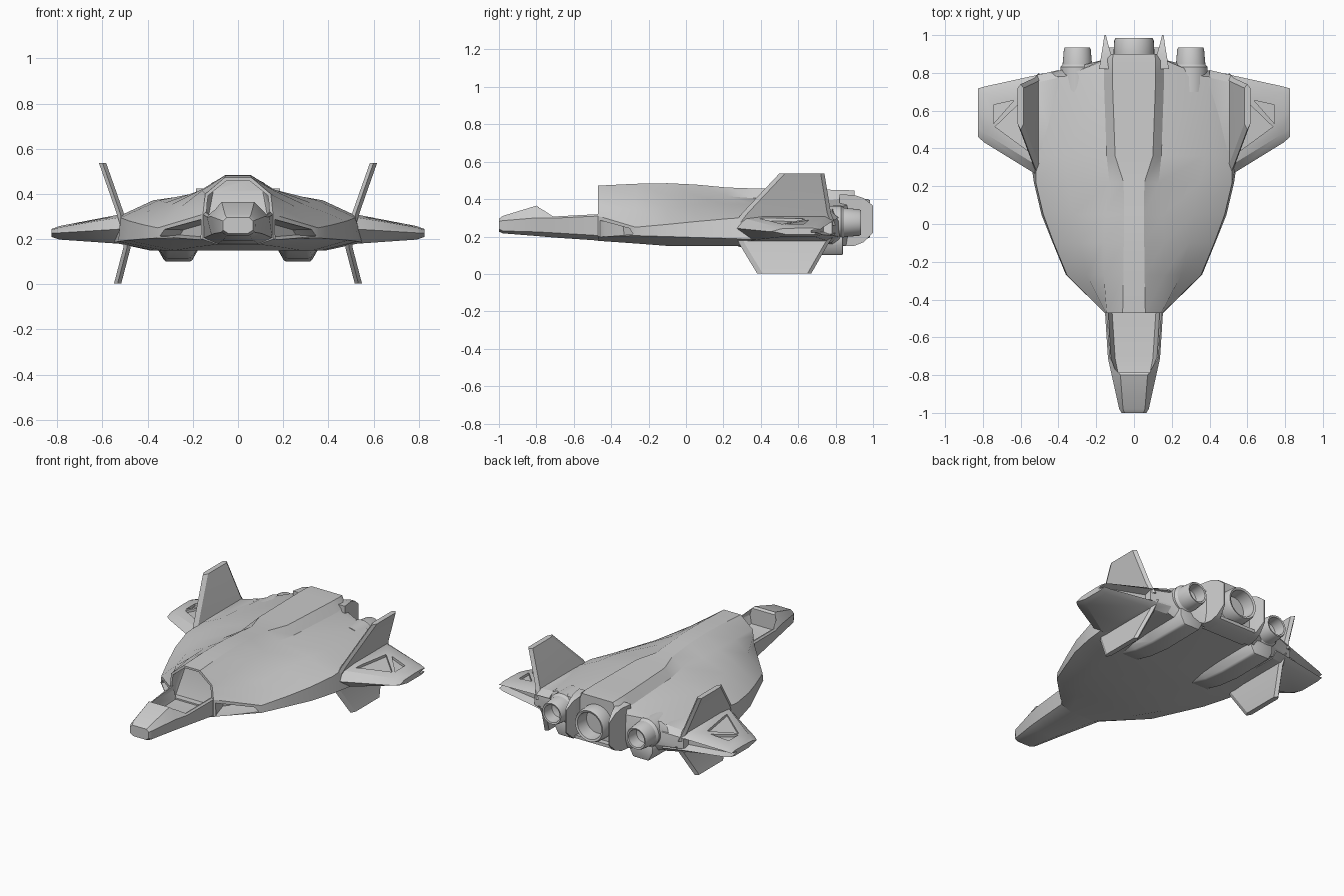
import bpy, bmesh, math
from mathutils import Vector

if "Cube" in bpy.data.objects:
    bpy.data.objects.remove(bpy.data.objects["Cube"])


def loft(name, rings, hidden=False):
    """Skin a list of equal-length point rings and cap both ends."""
    bm = bmesh.new()
    vs = [[bm.verts.new(p) for p in r] for r in rings]
    n = len(rings[0])
    for a, b in zip(vs, vs[1:]):
        for i in range(n):
            j = (i + 1) % n
            bm.faces.new((a[i], a[j], b[j], b[i]))
    bm.faces.new(vs[0])
    bm.faces.new(vs[-1])
    bmesh.ops.recalc_face_normals(bm, faces=bm.faces)
    me = bpy.data.meshes.new(name)
    bm.to_mesh(me)
    bm.free()
    ob = bpy.data.objects.new(name, me)
    bpy.context.collection.objects.link(ob)
    ob.hide_render = hidden
    return ob


def sym(y, half):
    """Full cross-section at y from its right half, top to bottom."""
    return [(x, y, z) for x, z in half] + [(-x, y, z) for x, z in reversed(half)]


def cut(ob, cutter):
    m = ob.modifiers.new("cut", 'BOOLEAN')
    m.operation, m.solver, m.object = 'DIFFERENCE', 'EXACT', cutter
    cutters.append(cutter)


def bevel(ob, w, seg=2):
    m = ob.modifiers.new("bevel", 'BEVEL')
    m.width, m.segments, m.limit_method = w, seg, 'ANGLE'
    m.angle_limit = math.radians(35)


def turned(name, cx, cz, profile, n=32):
    """Round part along y from (y, radius) pairs."""
    return loft(name, [[(cx + r * math.cos(2 * math.pi * i / n), y,
                         cz + r * math.sin(2 * math.pi * i / n)) for i in range(n)]
                       for y, r in profile])


cutters = []

# Main hull: spine edge, shoulder, deck edge, rim top, rim bottom, belly edge
hull = loft("hull", [
    sym(-.47, [(.06, .472), (.145, .40), (.15, .36), (.155, .31), (.155, .20), (.09, .177)]),
    sym(-.27, [(.056, .482), (.16, .415), (.25, .345), (.355, .25), (.36, .205), (.2, .163)]),
    sym(-.10, [(.054, .485), (.16, .42), (.29, .355), (.425, .265), (.43, .20), (.28, .15)]),
    sym(.05, [(.052, .478), (.155, .42), (.32, .362), (.48, .28), (.49, .195), (.33, .15)]),
    sym(.22, [(.055, .462), (.13, .415), (.35, .372), (.52, .295), (.53, .19), (.37, .15)]),
    sym(.36, [(.10, .457), (.145, .405), (.375, .372), (.52, .305), (.55, .185), (.39, .15)]),
    sym(.78, [(.115, .45), (.16, .395), (.37, .345), (.53, .275), (.53, .215), (.36, .16)]),
    sym(.865, [(.115, .448), (.155, .41), (.17, .37), (.18, .30), (.18, .21), (.14, .15)]),
    sym(.90, [(.11, .445), (.12, .42), (.125, .37), (.13, .30), (.13, .21), (.11, .16)])])

# Cockpit opening in the hull, with sloped back wall
cut(hull, loft("cockpit_cutter", [
    sym(-.55, [(.05, .458), (.132, .392), (.138, .35), (.14, .25)]),
    sym(-.43, [(.05, .460), (.132, .394), (.138, .35), (.14, .25)]),
    sym(-.38, [(.05, .462), (.10, .43), (.11, .42), (.11, .41)])], True))

# Swept air intakes sunk into the leading edges
for s in (1, -1):
    mouth = [(.172, -.475, .287), (.325, -.30, .243), (.345, -.28, .213), (.168, -.465, .198)]
    c = sum((Vector(p) for p in mouth), Vector()) / 4
    rings = []
    for d, k in ((-.06, 1), (.04, 1), (.13, .75)):
        off = Vector((-.5 * d, .87 * d, 0))
        rings.append([(s * q.x, q.y, q.z) for q in (c + (Vector(p) - c) * k + off for p in mouth)])
    cut(hull, loft("intake_cutter", rings, True))

# Nose with open cockpit tub
nose = loft("nose", [
    sym(-1.0, [(.05, .295), (.066, .28), (.066, .24), (.045, .226)]),
    sym(-.98, [(.058, .31), (.078, .285), (.075, .23), (.05, .217)]),
    sym(-.80, [(.072, .365), (.118, .30), (.105, .225), (.06, .203)]),
    sym(-.71, [(.128, .307), (.138, .298), (.118, .22), (.068, .195)]),
    sym(-.46, [(.145, .32), (.154, .31), (.152, .205), (.09, .178)])])
cut(nose, loft("tub_cutter", [
    sym(-.785, [(.066, .42), (.095, .31), (.085, .255)]),
    sym(-.71, [(.122, .42), (.122, .30), (.10, .245)]),
    sym(-.40, [(.140, .42), (.140, .30), (.12, .24)])], True))


def wing_ring(s, x, le, te, zt, zb):
    zm, f = (zt + zb) / 2, (zt - zb) * .3
    prof = [(le, zm), (le + .05, zm + (zt - zm) * .8), (le + .14, zt), (te - .04, zt),
            (te, zm + f), (te - .05, zm + f * .5), (te - .05, zm - f * .5), (te, zm - f),
            (te - .04, zb), (le + .08, zb)]
    return [(s * x, y, z) for y, z in prof]


for s, side in ((1, "right"), (-1, "left")):
    # Stub wing with hollow trailing edge
    wing = loft(side + "_wing", [
        wing_ring(s, .40, .22, .815, .335, .165),
        wing_ring(s, .53, .27, .785, .308, .18),
        wing_ring(s, .79, .43, .728, .258, .198),
        wing_ring(s, .825, .46, .718, .245, .21)])
    # Triangular panels sunk into the wing top
    for tri in ([(.635, .655), (.745, .63), (.745, .53)], [(.60, .645), (.735, .515), (.565, .39)]):
        cut(wing, loft("panel_cutter", [
            [(s * x, y, .292 - .192 * (x - .53) + dz) for x, y in tri] for dz in (0, .09)], True))

    # Upper and lower fins
    for name, levels in (("upper", [(.505, .26, .25, .80), (.525, .325, .30, .775), (.60, .538, .50, .74)]),
                         ("lower", [(.485, .22, .26, .80), (.492, .16, .285, .76), (.533, .003, .38, .67)])):
        fin = loft(f"{side}_{name}_fin", [
            [(s * (x + dx), y, z) for dx, y in
             ((0, y0), (.016, y0 + .03), (.016, y1 - .02), (0, y1), (-.016, y1 - .02), (-.016, y0 + .03))]
            for x, z, y0, y1 in levels])

    # Belly pod
    pod = loft(side + "_belly_pod", [
        [(s * (.265 + w * kx), y, z) for kx, z in ((-1, .2), (-1, .155), (-.65, zb), (.65, zb), (1, .155), (1, .2))]
        for y, w, zb in ((.27, .07, .15), (.40, .085, .115), (.55, .09, .10), (.84, .085, .10))])
    bevel(pod, .01)

    # Side engine with collar and hollow nozzle
    turned(side + "_engine", s * .30, .275, [
        (.70, .09), (.83, .09), (.845, .078), (.925, .071), (.935, .066),
        (.932, .056), (.86, .05), (.85, .02)])

    # Tapered plate beside the main engine
    loft(side + "_engine_plate", [
        [(s * x, y, z) for x, z in ((xo, zt), (xo, zb), (xi, zb), (xi, zt))]
        for y, xo, xi, zt, zb in ((.82, .185, .11, .425, .15), (.90, .172, .122, .422, .15),
                                  (.95, .164, .136, .405, .17), (1.0, .157, .149, .365, .22))])

# Main engine nozzle and the lip under it
turned("main_engine", 0, .295, [
    (.80, .10), (.91, .108), (.97, .105), (.985, .098), (.98, .085), (.89, .075), (.87, .03)])
loft("engine_lip", [sym(y, [(.15, .185), (.15, zb)]) for y, zb in ((.80, .15), (.90, .15), (.935, .165))])

# Apply modifiers, drop cutters, shade
bpy.ops.object.select_all(action='DESELECT')
parts = [o for o in bpy.data.objects if not o.hide_render]
for o in parts:
    o.select_set(True)
bpy.context.view_layer.objects.active = parts[0]
bpy.ops.object.convert(target='MESH')
for c in cutters:
    bpy.data.objects.remove(c)
bpy.ops.object.shade_smooth_by_angle(angle=math.radians(28))
